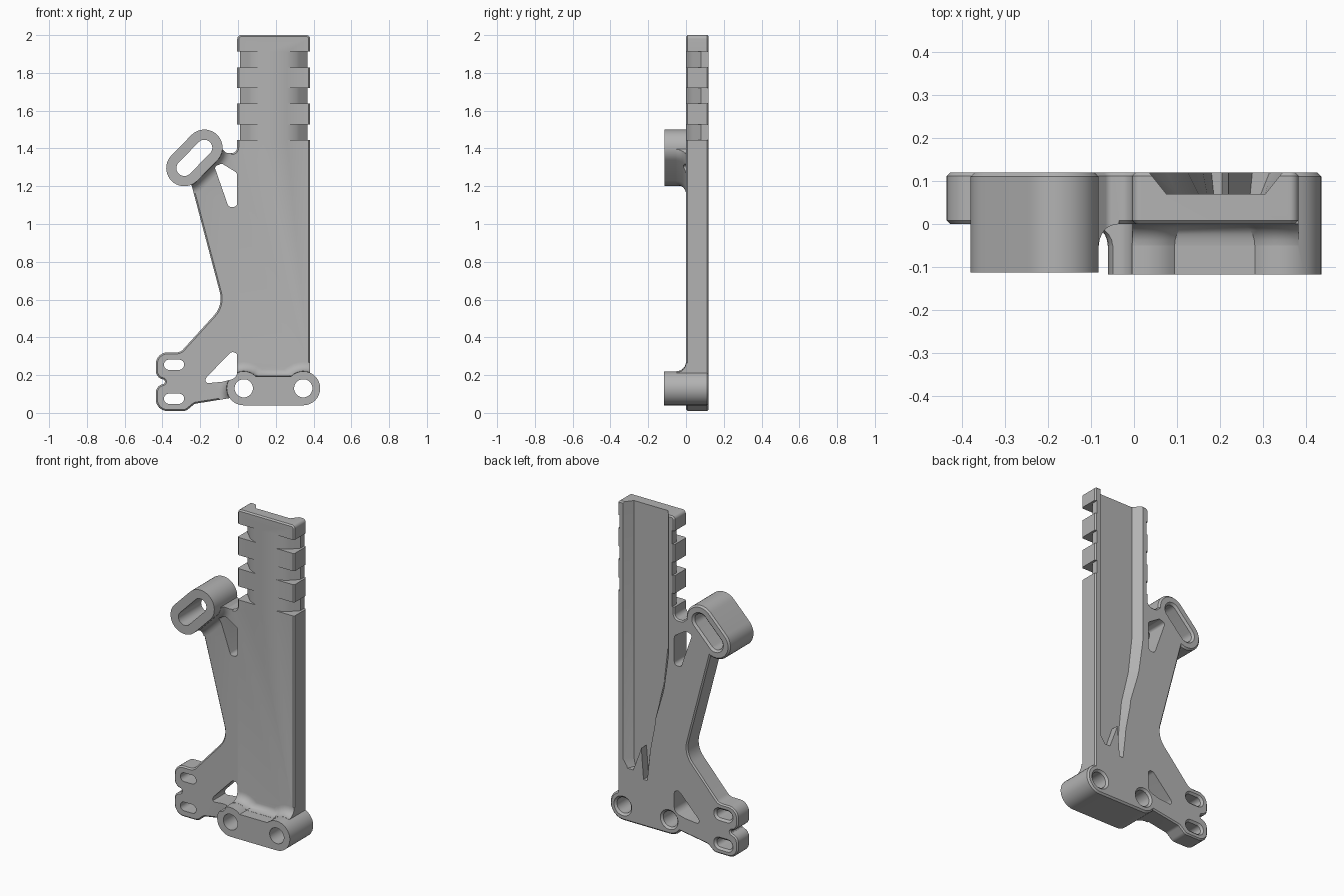
import bpy, bmesh, math
from mathutils import Vector

old = bpy.data.objects.get("Cube")
if old:
    bpy.data.objects.remove(old, do_unlink=True)

BACK = 0.12
grey = bpy.data.materials.new("machined grey")
grey.use_nodes = True
grey.diffuse_color = (0.45, 0.45, 0.45, 1)
grey.node_tree.nodes["Principled BSDF"].inputs["Base Color"].default_value = grey.diffuse_color


def at_y(outline, y):
    return [(p[0], y, p[1]) for p in outline]


def loft(name, layers):
    """Closed solid through matching rings of points, facing outward."""
    bm = bmesh.new()
    rings = [[bm.verts.new(p) for p in ring] for ring in layers]
    for a, b in zip(rings, rings[1:]):
        for i in range(len(a)):
            j = (i + 1) % len(a)
            bm.faces.new((a[i], a[j], b[j], b[i]))
    bm.faces.new(rings[0][::-1])
    bm.faces.new(rings[-1])
    bm.normal_update()
    if bm.calc_volume(signed=True) < 0:
        bmesh.ops.reverse_faces(bm, faces=bm.faces[:])
    mesh = bpy.data.meshes.new(name)
    bm.to_mesh(mesh)
    bm.free()
    mesh.materials.append(grey)
    ob = bpy.data.objects.new(name, mesh)
    bpy.context.collection.objects.link(ob)
    return ob


def prism(name, outline, y0, y1):
    return loft(name, [at_y(outline, y0), at_y(outline, y1)])


def rounded(corners, steps=6):
    """Polygon of (x, z, radius) corners with tangent arcs."""
    out = []
    for i, (x, z, r) in enumerate(corners):
        p = Vector((x, z))
        if r == 0:
            out.append(p)
            continue
        a = (Vector(corners[i - 1][:2]) - p).normalized()
        b = (Vector(corners[(i + 1) % len(corners)][:2]) - p).normalized()
        half = a.angle(b) / 2
        centre = p + (a + b).normalized() * r / math.sin(half)
        start = p + a * r / math.tan(half) - centre
        end = p + b * r / math.tan(half) - centre
        out += [centre + start.lerp(end, k / steps).normalized() * r for k in range(steps + 1)]
    return out


def link(p, q, r, dip=0, steps=20):
    """Two round ends joined by straight sides; dip lowers the upper side."""
    t = math.degrees(math.atan2(q[1] - p[1], q[0] - p[0]))
    out = []
    for c, a0, a1 in ((q, t - 90, t + 90 + dip), (p, t + 90 - dip, t + 270)):
        for k in range(steps + 1):
            a = math.radians(a0 + (a1 - a0) * k / steps)
            out.append((c[0] + r * math.cos(a), c[1] + r * math.sin(a)))
    return out


def apply_mod(ob, mod):
    bpy.context.view_layer.objects.active = ob
    bpy.ops.object.modifier_apply(modifier=mod.name)


def combine(ob, tool, operation, keep=False):
    """Boolean with the first solver that leaves a solid."""
    mod = ob.modifiers.new("combine", 'BOOLEAN')
    mod.operation, mod.object = operation, tool
    for solver in ('MANIFOLD', 'EXACT', 'FLOAT'):
        mod.solver = solver
        bpy.context.view_layer.update()
        if len(ob.evaluated_get(bpy.context.evaluated_depsgraph_get()).data.polygons):
            break
    apply_mod(ob, mod)
    if not keep:
        bpy.data.objects.remove(tool, do_unlink=True)


def boss(name, p, q, r, y0, dip=0):
    """Boss with a chamfered back rim."""
    return loft(name, [at_y(link(p, q, r, dip), y0), at_y(link(p, q, r, dip), BACK - 0.01),
                       at_y(link(p, q, r - 0.01, dip), BACK)])


def flare(name, p, q, r, size, dip=0):
    """Concave fillet where a boss rises from the plate."""
    layers = [at_y(link(p, q, r + size, dip), 0.03)]
    for k in range(7):
        a = math.radians(90 * k / 6)
        layers.append(at_y(link(p, q, r + size * (1 - math.sin(a)) + 0.001, dip),
                           -size * (1 - math.cos(a))))
    return loft(name, layers)


# Main plate: column, arm and twin lobes in one outline
outline = rounded([
    (0.382, 2, 0.02), (-0.004, 2, 0.02), (-0.004, 1.375, 0.03), (-0.06, 1.375, 0.02),
    (-0.12, 1.43, 0), (-0.24, 1.29, 0), (-0.268, 1.29, 0), (-0.078, 0.57, 0.13),
    (-0.305, 0.32, 0.05), (-0.435, 0.32, 0.06), (-0.435, 0.19, 0.045), (-0.36, 0.165, 0.012),
    (-0.435, 0.14, 0.045), (-0.435, 0.01, 0.06), (-0.275, 0.01, 0.04), (-0.23, 0.048, 0.03),
    (0.03, 0.09, 0), (0.345, 0.09, 0), (0.382, 0.13, 0)])
plate = prism("bracket_plate", outline, 0, BACK)
bevel = plate.modifiers.new("chamfer", 'BEVEL')
bevel.width, bevel.segments = 0.008, 1
bevel.limit_method, bevel.angle_limit = 'ANGLE', math.radians(50)
apply_mod(plate, bevel)

# Bosses and their fillets
clip = prism("fillet_clip", outline, -0.3, 0.08)
pivots = ((0.03, 0.13), (0.345, 0.13))
slot = ((-0.284, 1.296), (-0.178, 1.404))
for name, ends, r, y0, dip, size in (("pivot_boss", pivots, 0.09, -0.117, 45, 0.05),
                                     ("slot_boss", slot, 0.096, -0.113, 0, 0.05)):
    fillet = flare(name + "_fillet", *ends, r, size, dip)
    combine(fillet, clip, 'INTERSECT', keep=True)
    combine(plate, fillet, 'UNION')
    combine(plate, boss(name, *ends, r, y0, dip), 'UNION')
bpy.data.objects.remove(clip, do_unlink=True)

# Pivot holes and long slots, countersunk at the back
holes = [(p, (p[0] + 0.001, p[1]), 0.048) for p in pivots]
holes.append((*slot, 0.042))
holes += [((-0.365, z), (-0.312, z), 0.027) for z in (0.255, 0.075)]
for p, q, r in holes:
    combine(plate, loft("hole_cutter", [at_y(link(p, q, r), -0.2),
                                        at_y(link(p, q, r), BACK - 0.012),
                                        at_y(link(p, q, r + 0.024), BACK + 0.012)]), 'DIFFERENCE')

# Lightening windows
windows = (
    [(-0.185, 0.155, 0.015), (-0.165, 0.19, 0.015), (-0.03, 0.33, 0.025),
     (-0.004, 0.31, 0.015), (-0.004, 0.185, 0.04), (-0.08, 0.165, 0.02)],
    [(-0.125, 1.305, 0.015), (-0.085, 1.32, 0.015), (-0.004, 1.27, 0.025),
     (-0.004, 1.09, 0.022), (-0.05, 1.09, 0.02)])
for corners in windows:
    combine(plate, prism("window_cutter", rounded(corners), -0.2, 0.2), 'DIFFERENCE')

# Grip notches, mirrored on both edges of the column
section = [(-0.05, -0.05), (0.15, -0.05), (0.12, 0), (0.07, 0.022), (0.055, 0.035),
           (0.01, 0.08), (0.01, 0.2), (-0.05, 0.2)]
for low in (1.445, 1.637, 1.829):
    for flip in (False, True):
        ring = [(0.378 - x if flip else x, y) for x, y in section]
        combine(plate, loft("notch_cutter", [[(x, y, z) for x, y in ring]
                                             for z in (low, low + 0.083)]), 'DIFFERENCE')

# Tapered channel in the back: floor x, rim x, z
channel = [(0.305, 0.345, 2.1), (0.305, 0.345, 0.42), (0.295, 0.315, 0.37),
           (0.27, 0.275, 0.37), (0.22, 0.22, 0.52), (0.205, 0.205, 0.33),
           (0.185, 0.18, 0.33), (0.17, 0.16, 0.52), (0.15, 0.125, 0.72),
           (0.1, 0.065, 0.93), (0.075, 0.035, 1.15), (0.075, 0.035, 2.1)]
layers = [[(f + (g - f) * t, 0.07 + 0.05 * t, z) for f, g, z in channel] for t in (0, 1.3)]
combine(plate, loft("channel_cutter", layers), 'DIFFERENCE')

# Shading
bpy.ops.object.select_all(action='DESELECT')
plate.select_set(True)
bpy.context.view_layer.objects.active = plate
bpy.ops.object.shade_smooth_by_angle(angle=math.radians(30))
